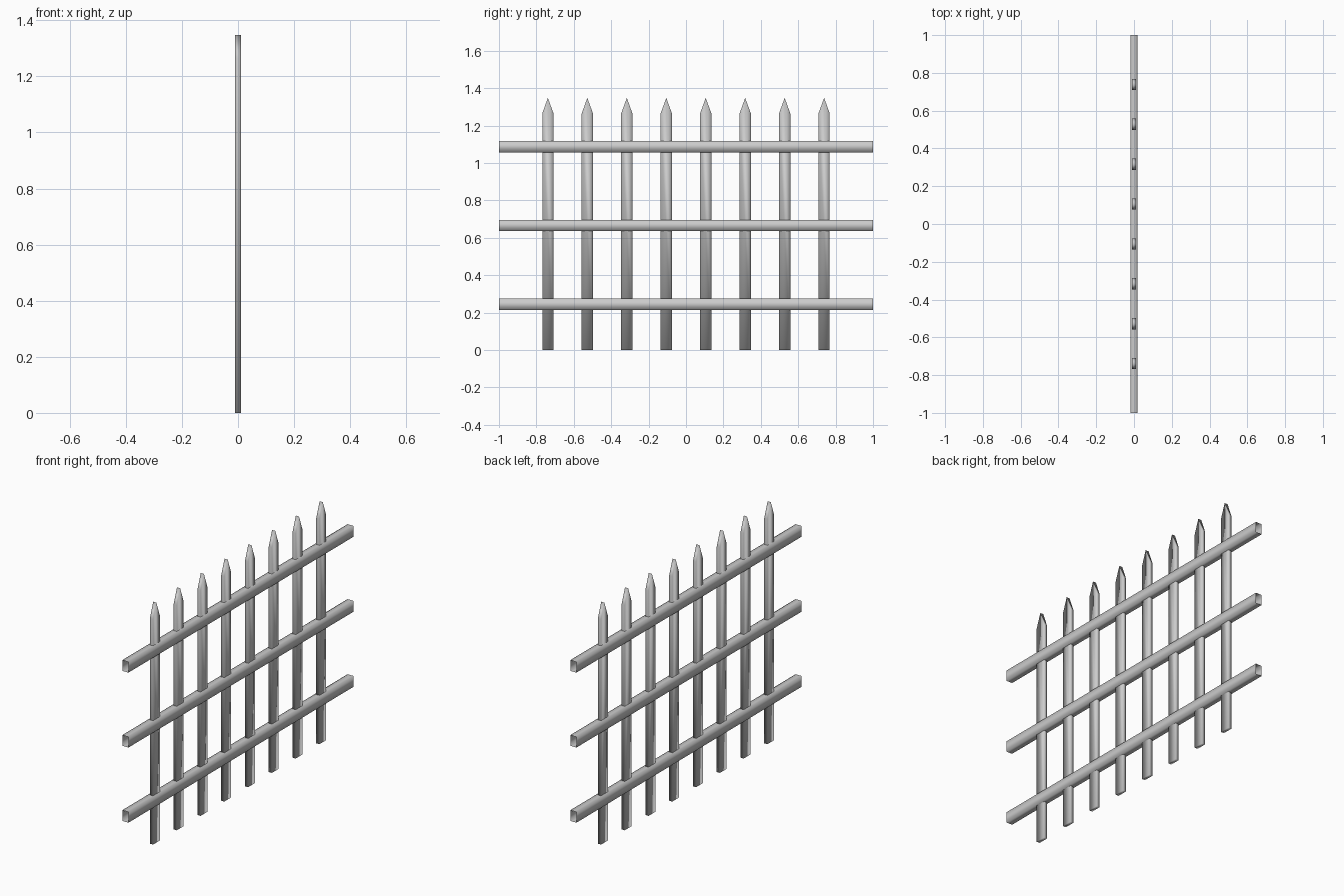
import bpy

if "Cube" in bpy.data.objects:
    bpy.data.objects.remove(bpy.data.objects["Cube"])


def make_object(name, verts, faces):
    mesh = bpy.data.meshes.new(name)
    mesh.from_pydata(verts, [], faces)
    mesh.update()
    for p in mesh.polygons:
        p.use_smooth = True  # soft shading across the low-poly edges
    obj = bpy.data.objects.new(name, mesh)
    bpy.context.collection.objects.link(obj)
    return obj


def extrude_profile(name, ring_a, ring_b, caps):
    n = len(ring_a)
    faces = [(i, (i + 1) % n, n + (i + 1) % n, n + i) for i in range(n)]
    if caps:
        faces += [tuple(reversed(range(n))), tuple(range(n, 2 * n))]
    return make_object(name, ring_a + ring_b, faces)


# Pointed pickets: pentagon profile in the YZ plane, extruded along X
HALF_W, HALF_T = 0.03, 0.01
profile = [(-HALF_W, 0), (HALF_W, 0), (HALF_W, 1.265), (0, 1.348), (-HALF_W, 1.265)]
for i in range(8):
    y0 = (i - 3.5) * 0.211
    back = [(-HALF_T, y0 + y, z) for y, z in profile]
    front = [(HALF_T, y0 + y, z) for y, z in profile]
    extrude_profile(f"picket_{i + 1}", back, front, True)

# Horizontal rails: open-ended rectangular sleeves running along Y
RX, RZ = 0.019, 0.03
section = [(-RX, -RZ), (RX, -RZ), (RX, RZ), (-RX, RZ)]
for name, zc in (("lower_rail", 0.244), ("middle_rail", 0.666), ("upper_rail", 1.087)):
    start = [(x, -1, zc + z) for x, z in section]
    end = [(x, 1, zc + z) for x, z in section]
    extrude_profile(name, start, end, False)
